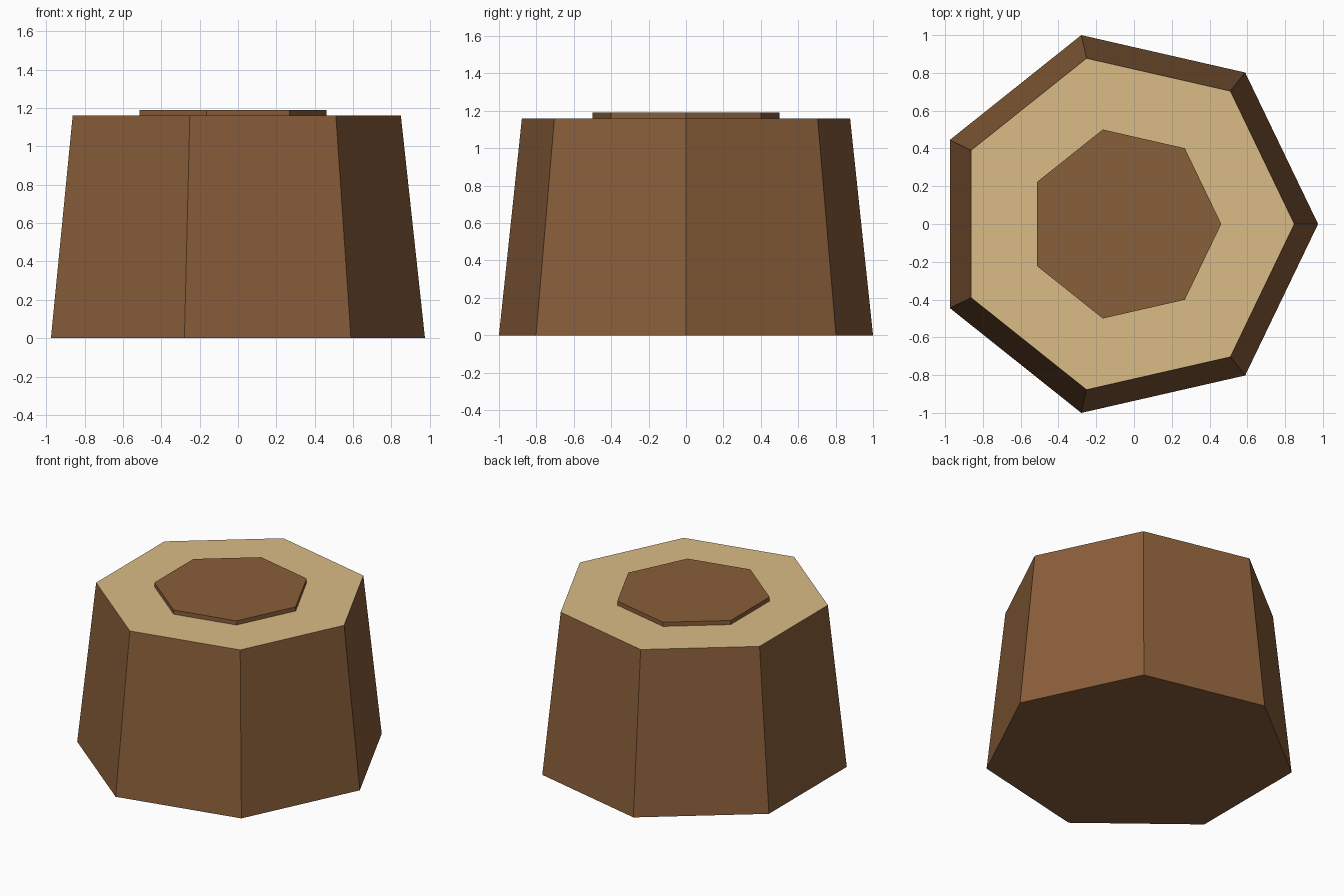
import bpy
import math

if "Cube" in bpy.data.objects:
    bpy.data.objects.remove(bpy.data.objects["Cube"])

SIDES = 7
CENTRE_X = -0.051  # shifts the odd-sided outline so its bounds are centred


def material(name, rgb):
    mat = bpy.data.materials.new(name)
    mat.diffuse_color = (*rgb, 1.0)
    mat.use_nodes = True
    mat.node_tree.nodes["Principled BSDF"].inputs["Base Color"].default_value = mat.diffuse_color
    return mat


def tapered_prism(name, r_bottom, r_top, z0, z1, mats):
    """Seven-sided frustum with one corner pointing to +x."""
    verts = []
    for r, z in ((r_bottom, z0), (r_top, z1)):
        for i in range(SIDES):
            a = 2 * math.pi * i / SIDES
            verts.append((CENTRE_X + r * math.cos(a), r * math.sin(a), z))
    faces = [(i, (i + 1) % SIDES, SIDES + (i + 1) % SIDES, SIDES + i)
             for i in range(SIDES)]
    faces.append(tuple(reversed(range(SIDES))))
    faces.append(tuple(range(SIDES, 2 * SIDES)))
    mesh = bpy.data.meshes.new(name)
    mesh.from_pydata(verts, [], faces)
    for mat in mats:
        mesh.materials.append(mat)
    mesh.update()
    obj = bpy.data.objects.new(name, mesh)
    bpy.context.collection.objects.link(obj)
    return obj


bark = material("bark brown", (0.25, 0.112, 0.042))
wood = material("pale cut wood", (0.70, 0.50, 0.24))

# Stump body: bark all round, pale wood on the upward face
stump = tapered_prism("stump", 1.0257, 0.90, 0.0, 1.16, [bark, wood])
for face in stump.data.polygons:
    if face.normal.z > 0.9:
        face.material_index = 1

# Thin raised heartwood plate in the middle of the cut
tapered_prism("heartwood", 0.513, 0.513, 1.16, 1.19, [bark])
